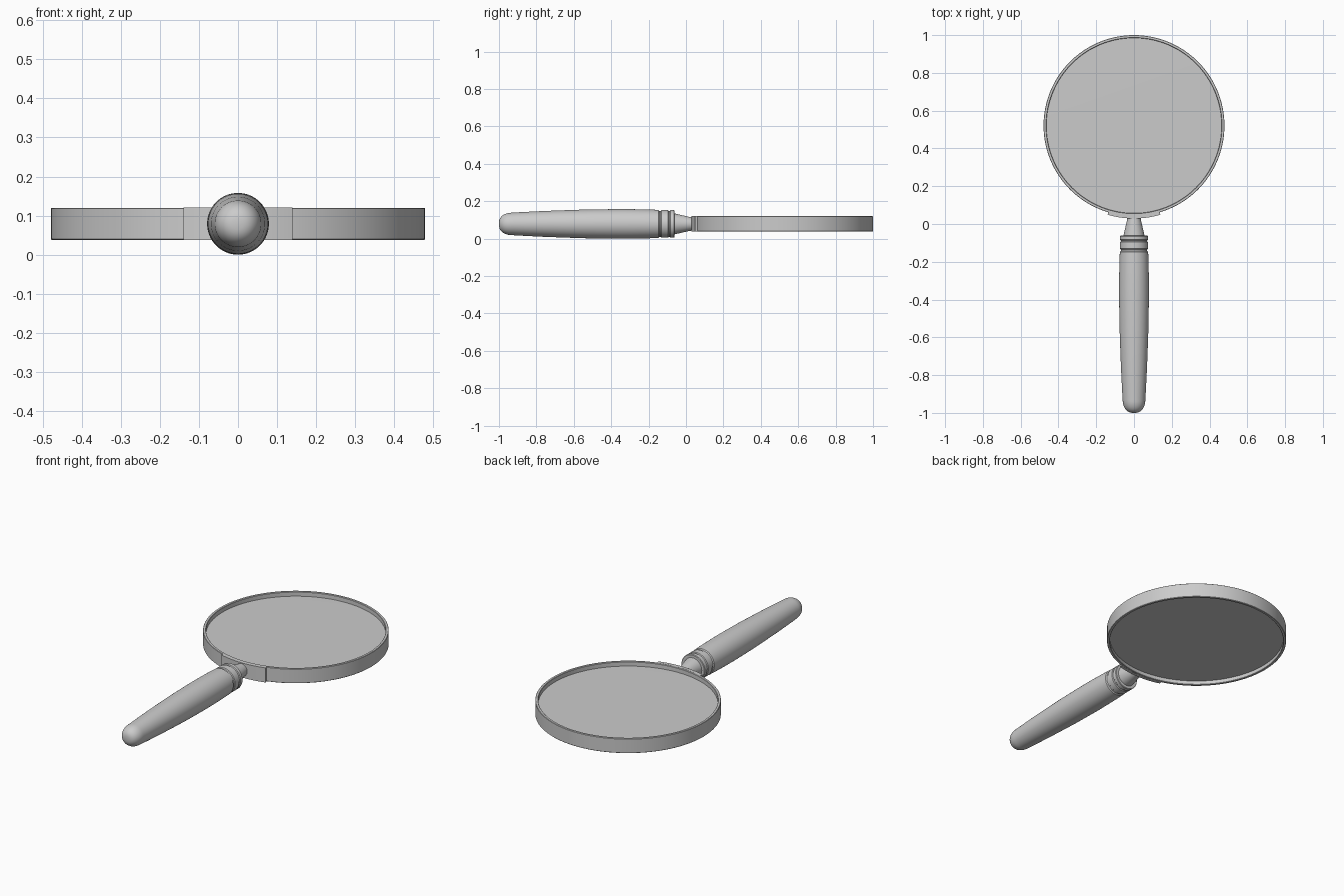
import bpy, bmesh, math
from mathutils import Matrix

if "Cube" in bpy.data.objects:
    bpy.data.objects.remove(bpy.data.objects["Cube"])

Z = 0.079          # height of the handle axis
CY = 0.521         # ring centre along y
RING_R = 0.479


def lathe(name, profile, matrix, closed=False, steps=96, start=0.0, sweep=math.tau, angle=35):
    """Spin (radius, height) points about local z, then place the result."""
    bm = bmesh.new()
    full = abs(sweep - math.tau) < 1e-6
    count = steps if full else steps + 1
    rows = []
    for i in range(count):
        a = start + sweep * i / steps
        rows.append([bm.verts.new((r * math.cos(a), r * math.sin(a), h)) for r, h in profile])
    n = len(profile)
    for i in range(steps):
        p, q = rows[i], rows[(i + 1) % count]
        for j in range(n if closed else n - 1):
            k = (j + 1) % n
            bm.faces.new((p[j], q[j], q[k], p[k]))
    if not full:
        bm.faces.new(rows[0])
        bm.faces.new(rows[-1])
    bmesh.ops.remove_doubles(bm, verts=bm.verts, dist=1e-5)
    bmesh.ops.recalc_face_normals(bm, faces=bm.faces)
    bm.transform(matrix)
    mesh = bpy.data.meshes.new(name)
    bm.to_mesh(mesh)
    bm.free()
    obj = bpy.data.objects.new(name, mesh)
    bpy.context.collection.objects.link(obj)
    bpy.ops.object.select_all(action='DESELECT')
    obj.select_set(True)
    bpy.context.view_layer.objects.active = obj
    bpy.ops.object.shade_smooth_by_angle(angle=math.radians(angle))
    return obj


at_ring = Matrix.Translation((0, CY, Z))
# local z becomes world y, so handle profiles are written as (radius, y)
along_y = Matrix.Translation((0, 0, Z)) @ Matrix.Rotation(-math.pi / 2, 4, 'X')

# Metal rim with slightly softened edges
h, b, inner = 0.041, 0.002, 0.464
lathe("rim", [(inner, -h + b), (inner + b, -h), (RING_R - b, -h), (RING_R, -h + b),
              (RING_R, h - b), (RING_R - b, h), (inner + b, h), (inner, h - b)],
      at_ring, closed=True, steps=128)

# Glass, recessed from both faces of the rim
lathe("lens", [(0, -0.021), (0.466, -0.019), (0.466, 0.016), (0, 0.018)], at_ring, steps=128)

# Curved bracket hugging the rim at the handle
half = math.asin(0.14 / 0.492)
lathe("bracket", [(0.474, -0.0415), (0.492, -0.0415), (0.492, 0.0415), (0.474, 0.0415)],
      at_ring, closed=True, steps=24, start=-math.pi / 2 - half, sweep=2 * half)

# Tapered neck between bracket and handle
lathe("neck", [(0, 0.038), (0.036, 0.038), (0.037, 0.02), (0.056, -0.062), (0.056, -0.08), (0, -0.08)],
      along_y, steps=64)

# Grooved collar and tapered grip with a rounded end
grip = [(0, -0.062), (0.071, -0.062), (0.074, -0.065), (0.074, -0.083), (0.070, -0.087),
        (0.070, -0.092), (0.074, -0.096), (0.074, -0.131), (0.070, -0.135), (0.070, -0.143),
        (0.075, -0.148), (0.077, -0.2), (0.0785, -0.28), (0.079, -0.36), (0.078, -0.45),
        (0.0765, -0.55), (0.073, -0.65), (0.069, -0.76), (0.064, -0.86), (0.060, -0.93)]
for i in range(1, 11):
    t = i / 10 * math.pi / 2
    grip.append((0.060 * math.cos(t) ** 0.75 if i < 10 else 0, -0.93 - 0.07 * math.sin(t)))
lathe("handle", grip, along_y, steps=64)
